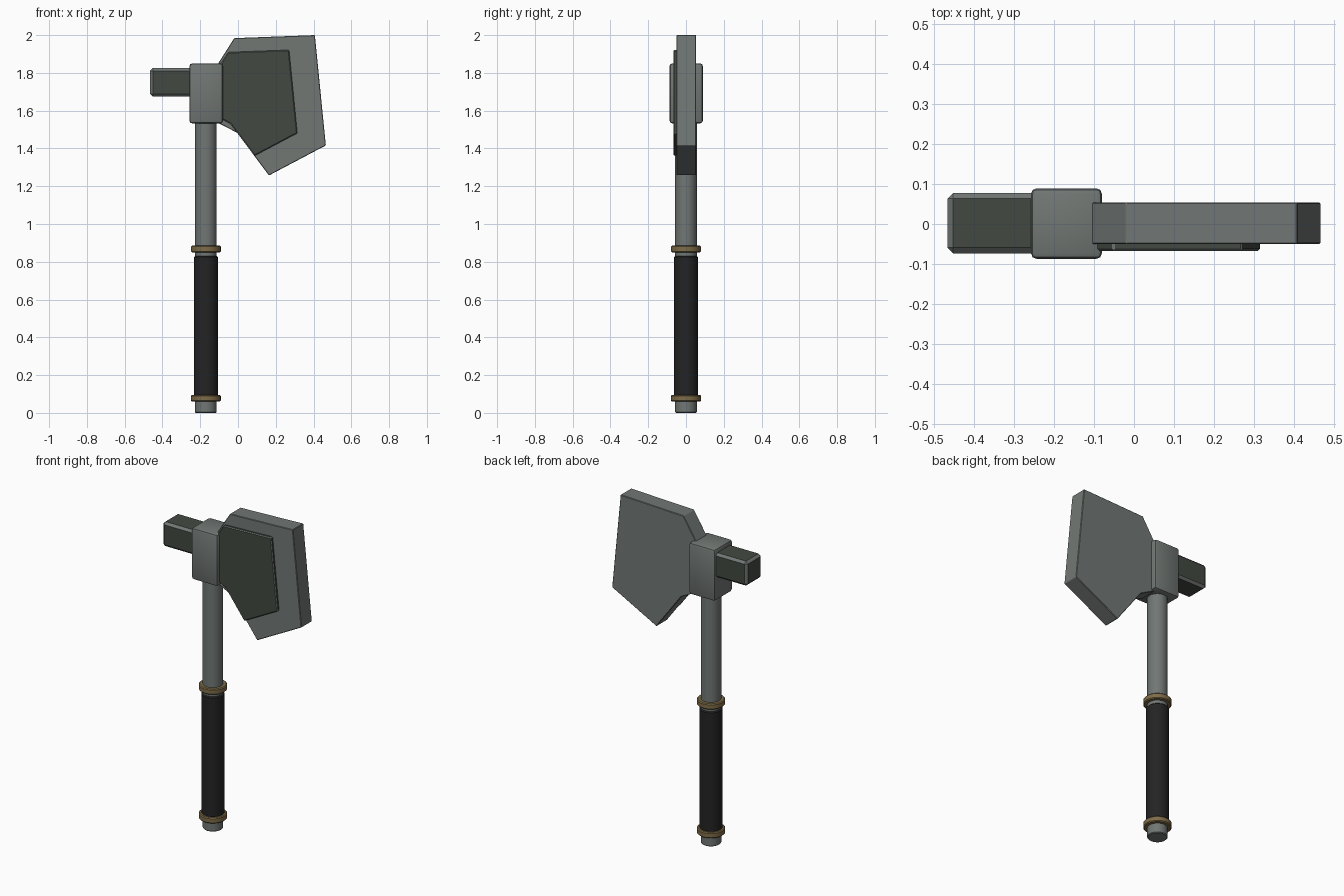
import bpy, bmesh, math
from mathutils import Matrix, Vector

if "Cube" in bpy.data.objects:
    bpy.data.objects.remove(bpy.data.objects["Cube"])


def material(name, rgb):
    m = bpy.data.materials.new(name)
    m.diffuse_color = (*rgb, 1)
    m.use_nodes = True
    m.node_tree.nodes["Principled BSDF"].inputs["Base Color"].default_value = m.diffuse_color
    return m


STEEL = material("grey steel", (0.165, 0.185, 0.175))
DARK = material("dark green steel", (0.055, 0.066, 0.053))
GRIP = material("black grip", (0.017, 0.017, 0.017))
BRASS = material("brass", (0.21, 0.15, 0.065))


def finish(name, bm, mats, bevel=0.0, segments=1, angle=30):
    """Bevel the sharp edges (bevel faces get the last material) and make the object."""
    bmesh.ops.recalc_face_normals(bm, faces=bm.faces[:])
    if bevel:
        sharp = [e for e in bm.edges if e.calc_face_angle(0) > math.radians(20)]
        bmesh.ops.bevel(bm, geom=sharp, offset=bevel, segments=segments, profile=0.5,
                        affect='EDGES', clamp_overlap=True, material=len(mats) - 1)
    me = bpy.data.meshes.new(name)
    bm.to_mesh(me)
    bm.free()
    for m in mats:
        me.materials.append(m)
    me.shade_smooth()
    me.set_sharp_from_angle(angle=math.radians(angle))
    ob = bpy.data.objects.new(name, me)
    bpy.context.collection.objects.link(ob)
    return ob


def box(name, lo, hi, mats, bevel, segments=1):
    bm = bmesh.new()
    lo, hi = Vector(lo), Vector(hi)
    mat = Matrix.Translation((lo + hi) / 2) @ Matrix.Diagonal((*(hi - lo), 1))
    bmesh.ops.create_cube(bm, size=1, matrix=mat)
    return finish(name, bm, mats, bevel, segments)


def rod(name, r, z0, z1, mat, bevel):
    bm = bmesh.new()
    bmesh.ops.create_cone(bm, cap_ends=True, segments=32, radius1=r, radius2=r, depth=z1 - z0,
                          matrix=Matrix.Translation((-0.17, 0, (z0 + z1) / 2)))
    return finish(name, bm, [mat], bevel)


def plate(name, outline, y0, y1, mats, bevel):
    bm = bmesh.new()
    face = bm.faces.new([bm.verts.new((x, y0, z)) for x, z in outline])
    ext = bmesh.ops.extrude_face_region(bm, geom=[face])
    moved = [v for v in ext["geom"] if isinstance(v, bmesh.types.BMVert)]
    bmesh.ops.translate(bm, vec=(0, y1 - y0, 0), verts=moved)
    return finish(name, bm, mats, bevel, angle=10)


# Shaft, grip and rings
rod("shaft", 0.057, 0.0, 1.60, STEEL, 0.004)
rod("grip", 0.064, 0.09, 0.83, GRIP, 0.006)
for name, z in (("lower_ring", 0.06), ("upper_ring", 0.85)):
    rod(name, 0.079, z, z + 0.035, BRASS, 0.005)

# Collar and rear hammer block
box("collar", (-0.257, -0.087, 1.533), (-0.08, 0.089, 1.85), [STEEL], 0.014, 2)
box("hammer_block", (-0.465, -0.073, 1.675), (-0.2, 0.077, 1.825), [DARK, STEEL], 0.014)

# Blade and its raised front panel (a smaller copy of the outline)
outline = [(-0.105, 1.85), (-0.02, 1.984), (0.407, 2.0), (0.465, 1.416),
           (0.164, 1.257), (-0.005, 1.483), (-0.105, 1.535)]
plate("blade", outline, -0.05, 0.054, [STEEL], 0.003)
cx, cz, s = -0.15, 1.68, 0.755
small = [(cx + (x - cx) * s, cz + (z - cz) * s) for x, z in outline]
plate("blade_panel", small, -0.067, -0.045, [DARK, STEEL], 0.005)
